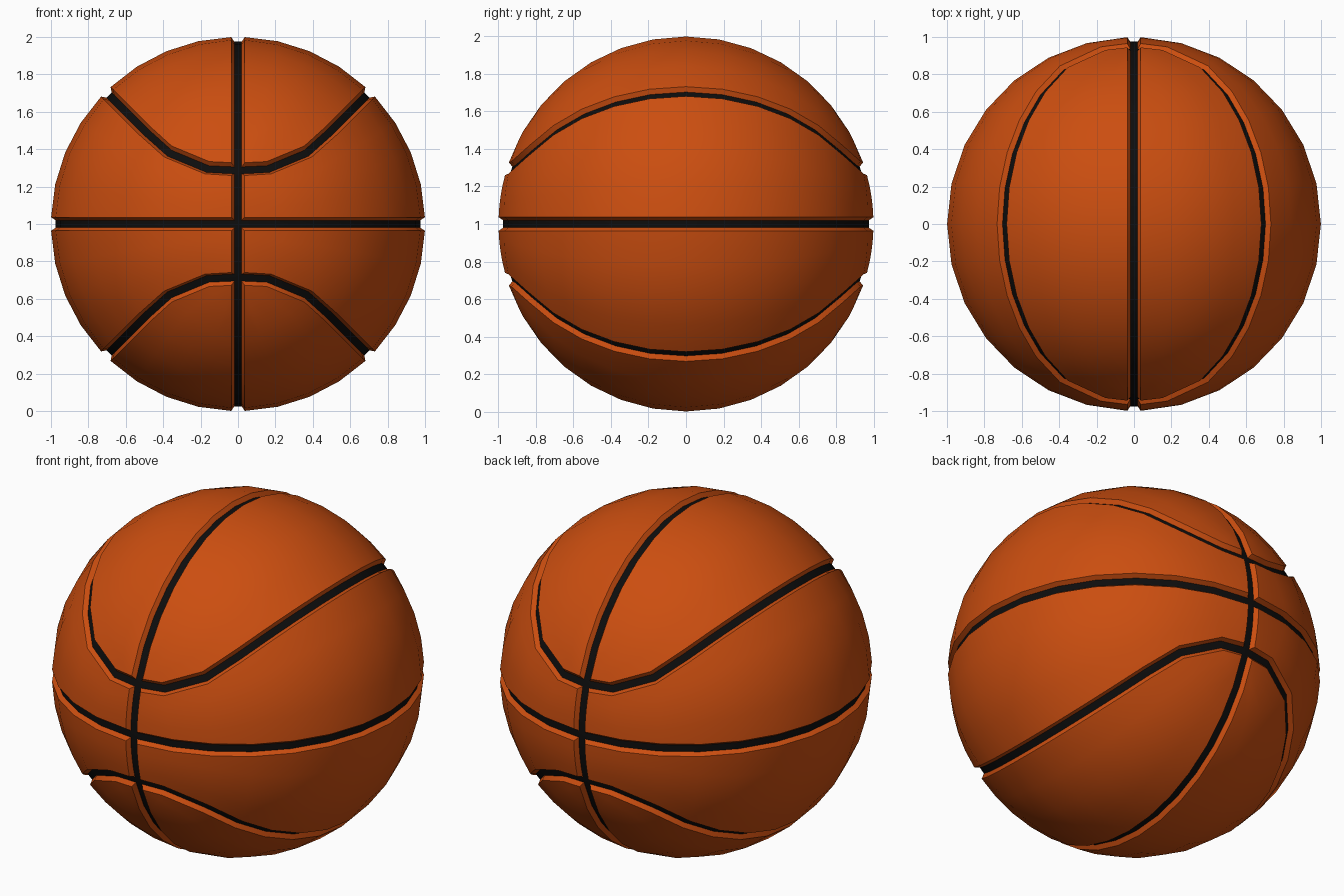
import bpy, bmesh, math
from mathutils import Vector

if "Cube" in bpy.data.objects:
    bpy.data.objects.remove(bpy.data.objects["Cube"])

FLOOR = 0.975      # radius of the groove floor
IN, OUT = 0.020, 0.036   # half widths of groove floor and groove mouth
ROWS = 4


def material(name, col):
    m = bpy.data.materials.new(name)
    m.diffuse_color = (*col, 1)
    m.use_nodes = True
    m.node_tree.nodes["Principled BSDF"].inputs["Base Color"].default_value = m.diffuse_color
    return m


def on_sphere(x, z):
    return Vector((x, -math.sqrt(max(0, 1 - x * x - z * z)), z))


def seam(d, side):
    """Curved seam in one octant, from front (x=d) to side (y=0), shifted by d."""
    pts = [on_sphere(d, 0.294), on_sphere(0.165, 0.301), on_sphere(0.375, 0.388)]
    for k in (4, 3, 2, 1, 0):
        c = math.cos(math.radians(11.25 * k)) / math.sqrt(2)
        pts.append(on_sphere(c, c))
    pts[-1].y = 0
    out = []
    for i, p in enumerate(pts):
        if i == 0:
            t = Vector((1, 0, 0))
        elif i == len(pts) - 1:
            t = Vector((0, 1, 0))
        else:
            t = pts[i + 1] - pts[i - 1]
        n = p.cross(t).normalized()
        if n.z < 0:
            n = -n
        out.append((p + n * d * side).normalized())
    return out


def straight(d, start, vertical, n):
    """Edge beside the vertical (x=d) or level (z=d) groove."""
    pts, c = [], math.sqrt(1 - d * d)
    for i in range(n):
        a = start + (math.pi / 2 - start) * i / (n - 1)
        s, k = math.sin(a) * c, -math.cos(a) * c
        if i == n - 1:
            k = 0
        pts.append(Vector((d, k, s)) if vertical else Vector((s, k, d)))
    return pts


def grid(d, upper):
    b = seam(d, 1 if upper else -1)
    if upper:
        start = math.atan2(b[0].z, -b[0].y)
    else:
        start = math.asin(d)
    a = straight(d, start, upper, len(b))
    g = []
    for p, q in zip(a, b):
        if (p - q).length < 0.004:
            g.append([q.copy() for _ in range(ROWS + 1)])
        else:
            g.append([p.slerp(q, j / ROWS).normalized() for j in range(ROWS + 1)])
    if not upper:      # keep the end of the panel along x = d
        for v in g[0]:
            v.x = d
            v.normalize()
    return g


def rim(g):
    return ([c[-1] for c in reversed(g)] + list(reversed(g[0][1:-1]))
            + [c[0] for c in g])


bm = bmesh.new()


def quad(pts, mat):
    f = bm.faces.new([bm.verts.new(p) for p in pts])
    f.material_index = mat


# panels, sloping groove walls and groove floors of one octant
for upper in (False, True):
    top = grid(OUT, upper)
    for a, b in zip(top, top[1:]):
        for j in range(ROWS):
            quad((a[j], b[j], b[j + 1], a[j + 1]), 0)
    mouth = rim(top)
    foot = [p * FLOOR for p in rim(grid(IN, upper))]
    mid = [p * FLOOR for p in rim(grid(0.0, upper))]
    for lo, hi, mat in ((foot, mouth, 0), (mid, foot, 1)):
        for i in range(len(lo) - 1):
            quad((lo[i], lo[i + 1], hi[i + 1], hi[i]), mat)

bmesh.ops.remove_doubles(bm, verts=bm.verts, dist=0.0005)
bmesh.ops.dissolve_degenerate(bm, edges=bm.edges, dist=0.0002)
bm.normal_update()
for f in bm.faces:
    if f.normal.dot(f.calc_center_median()) < 0:
        f.normal_flip()

me = bpy.data.meshes.new("ball")
bm.to_mesh(me)
bm.free()
me.materials.append(material("orange rubber", (0.60, 0.076, 0.005)))
me.materials.append(material("black groove", (0.004, 0.004, 0.004)))
ball = bpy.data.objects.new("ball", me)
bpy.context.collection.objects.link(ball)
ball.location.z = 1

bpy.context.view_layer.objects.active = ball
ball.select_set(True)
bpy.ops.object.shade_smooth_by_angle(angle=math.radians(35))

# the octant repeats in all three directions
mod = ball.modifiers.new("mirror", 'MIRROR')
mod.use_axis = (True, True, True)
mod.merge_threshold = 0.0005
